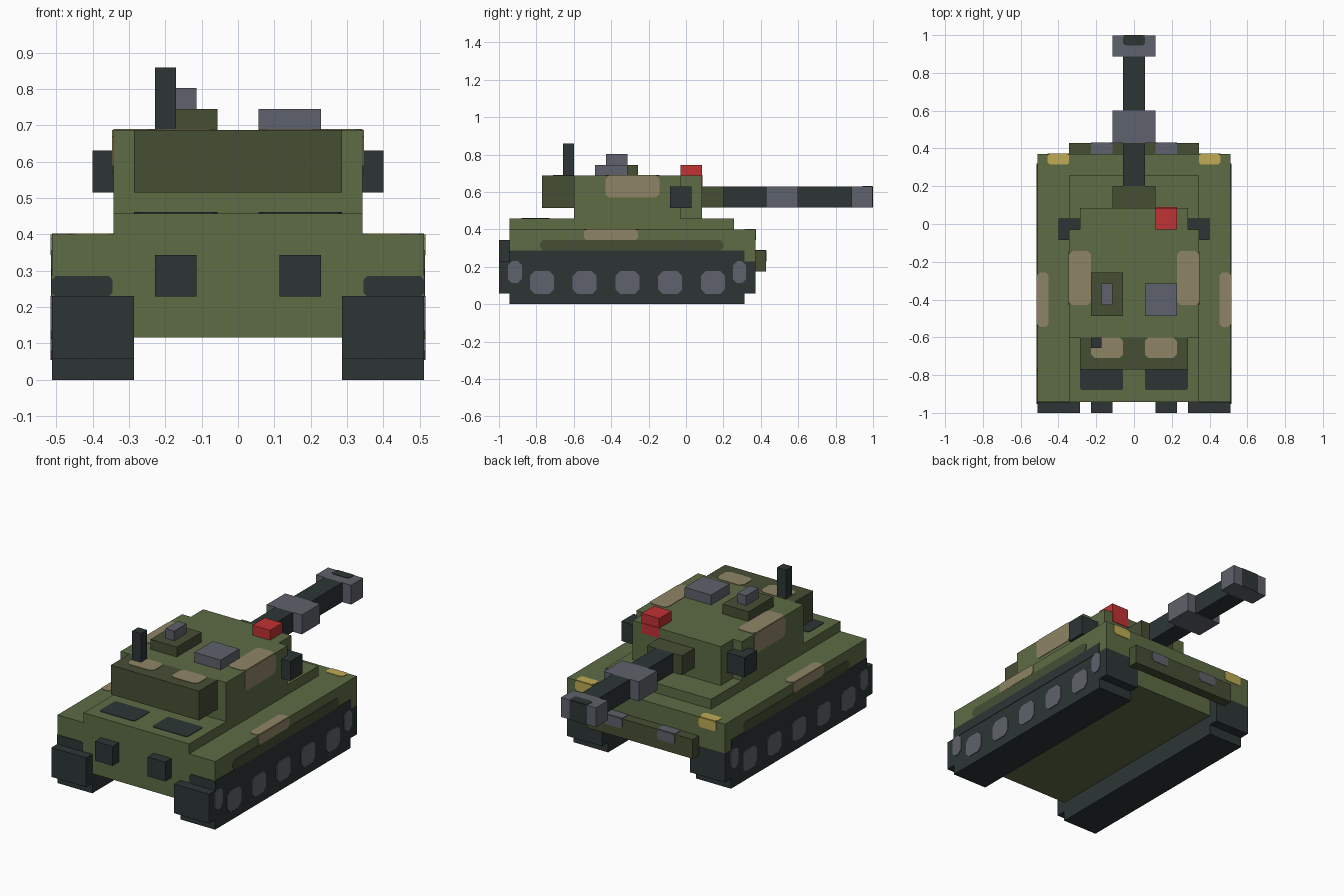
import bpy, bmesh
from mathutils import Vector

cube = bpy.data.objects.get("Cube")
if cube:
    bpy.data.objects.remove(cube, do_unlink=True)


def material(name, rgb):
    """Flat colour from sRGB bytes, stored as linear."""
    lin = [((c / 255 + 0.055) / 1.055) ** 2.4 for c in rgb] + [1]
    m = bpy.data.materials.new(name)
    m.use_nodes = True
    m.diffuse_color = lin
    m.node_tree.nodes["Principled BSDF"].inputs["Base Color"].default_value = lin
    return m


GREEN = material("olive_green", (93, 108, 68))
DARK = material("dark_olive", (70, 78, 52))
BLACK = material("charcoal", (45, 53, 53))
GREY = material("steel_grey", (95, 98, 108))
TAN = material("tan", (143, 133, 101))
YELLOW = material("lamp_yellow", (192, 170, 85))
RED = material("red", (193, 50, 52))


def finish(name, bm, mat):
    bmesh.ops.recalc_face_normals(bm, faces=bm.faces)
    me = bpy.data.meshes.new(name)
    bm.to_mesh(me)
    bm.free()
    me.materials.append(mat)
    ob = bpy.data.objects.new(name, me)
    bpy.context.collection.objects.link(ob)
    return ob


def box(name, mat, x, y, z, pair=False):
    """Box from ranges; pair adds its mirror image across x = 0."""
    bm = bmesh.new()
    for s in ((1, -1) if pair else (1,)):
        verts = bmesh.ops.create_cube(bm, size=1)["verts"]
        for v in verts:
            v.co = Vector([(r[0] + r[1]) / 2 + c * (r[1] - r[0])
                           for r, c in zip((x, y, z), v.co)])
            v.co.x *= s
    return finish(name, bm, mat)


def patch(name, mat, axis, at, a, b, cut=0.0, out=1, pair=True):
    """Thin plate facing an axis; a and b are its ranges, cut trims the corners."""
    (a0, a1), (b0, b1) = a, b
    if cut:
        pts = [(a0 + cut, b0), (a1 - cut, b0), (a1, b0 + cut), (a1, b1 - cut),
               (a1 - cut, b1), (a0 + cut, b1), (a0, b1 - cut), (a0, b0 + cut)]
    else:
        pts = [(a0, b0), (a1, b0), (a1, b1), (a0, b1)]
    bm = bmesh.new()
    for s in ((1, -1) if pair else (1,)):
        rings = []
        for depth in (at - 0.003 * out, at + 0.003 * out):
            ring = []
            for p in pts:
                co = list(p)
                co.insert(axis, depth)
                co[0] *= s
                ring.append(bm.verts.new(co))
            rings.append(ring)
            bm.faces.new(ring)
        for i in range(len(pts)):
            j = (i + 1) % len(pts)
            bm.faces.new((rings[0][i], rings[0][j], rings[1][j], rings[1][i]))
    return finish(name, bm, mat)


X, Y, Z = 0, 1, 2

# Hull
box("hull_upper", GREEN, (-.512, .512), (-.943, .371), (.229, .4))
box("hull_lower", GREEN, (-.286, .286), (-.943, .314), (.116, .23))
box("hull_deck", GREEN, (-.343, .343), (-.943, .257), (.399, .458))
box("front_plate", DARK, (-.343, .343), (.37, .428), (.174, .287))

# Tracks
box("track_body", BLACK, (.286, .512), (-1, .371), (.058, .23), True)
box("track_base", BLACK, (.286, .512), (-.943, .314), (0, .059), True)
patch("track_top_side", BLACK, X, .512, (-.943, .314), (.229, .287))
patch("track_top_rear", BLACK, Y, -.943, (.345, .512), (.229, .285), .01, -1)
for i in range(5):
    c = -.77 + i * .2285
    patch(f"road_wheel_{i + 1}", GREY, X, .513, (c - .064, c + .064), (.054, .176), .025)
patch("rear_end_wheel", GREY, X, .513, (-.952, -.878), (.112, .23), .022)
patch("front_end_wheel", GREY, X, .513, (.25, .321), (.112, .23), .022)

# Rear exhausts and deck vents
box("exhaust", BLACK, (.114, .228), (-1, -.94), (.229, .343), True)
patch("deck_vent", BLACK, Z, .458, (.057, .286), (-.88, -.73), .01)

# Turret
box("turret_body", GREEN, (-.343, .343), (-.6, -.029), (.457, .687))
box("turret_front", GREEN, (-.286, .286), (-.03, .086), (.457, .687))
box("turret_bustle", DARK, (-.286, .286), (-.771, -.599), (.515, .687))
box("side_launcher", BLACK, (.285, .4), (-.086, .029), (.515, .63), True)
box("left_hatch", GREY, (.057, .228), (-.486, -.314), (.686, .745))
box("right_hatch", DARK, (-.228, -.057), (-.486, -.257), (.686, .745))
box("periscope", GREY, (-.171, -.114), (-.429, -.314), (.744, .802))
box("antenna", BLACK, (-.228, -.171), (-.657, -.6), (.686, .859))
box("beacon", RED, (.114, .228), (-.029, .086), (.686, .745))
patch("beacon_front", RED, Y, .086, (.114, .228), (.63, .69), pair=False)

# Gun
gun_z = (.516, .63)
for name, mat, half, y in (
        ("gun_mantlet", DARK, .114, (.08, .2)),
        ("barrel_base", BLACK, .057, (.2, .429)),
        ("barrel_collar", GREY, .114, (.429, .6)),
        ("barrel_tip", BLACK, .057, (.6, .886)),
        ("muzzle_brake", GREY, .114, (.886, .998))):
    box(name, mat, (-half, half), y, gun_z)
patch("muzzle_slot_top", BLACK, Z, .63, (-.057, .057), (.945, .998), .01, pair=False)
patch("muzzle_slot_front", BLACK, Y, .998, (-.057, .057), gun_z, pair=False)

# Camouflage and lamps
patch("skirt_band", DARK, X, .512, (-.78, .2), (.285, .343), .018)
patch("hull_side_camo", TAN, X, .513, (-.545, -.257), (.343, .4), .012)
patch("hull_top_camo", TAN, Z, .4, (.453, .512), (-.545, -.257), .015)
patch("turret_side_camo", TAN, X, .343, (-.43, -.143), (.57, .687), .018)
patch("turret_top_camo", TAN, Z, .687, (.228, .343), (-.43, -.143), .018)
patch("bustle_top_camo", TAN, Z, .687, (.057, .228), (-.71, -.6), .02)
patch("headlamp_top", YELLOW, Z, .4, (.343, .458), (.314, .371), .012)
patch("headlamp_front", YELLOW, Y, .371, (.343, .458), (.343, .4), .012)
patch("plate_top_lamp", GREY, Z, .287, (.114, .228), (.371, .428))
patch("plate_front_lamp", GREY, Y, .428, (.114, .228), (.229, .287), .012)
